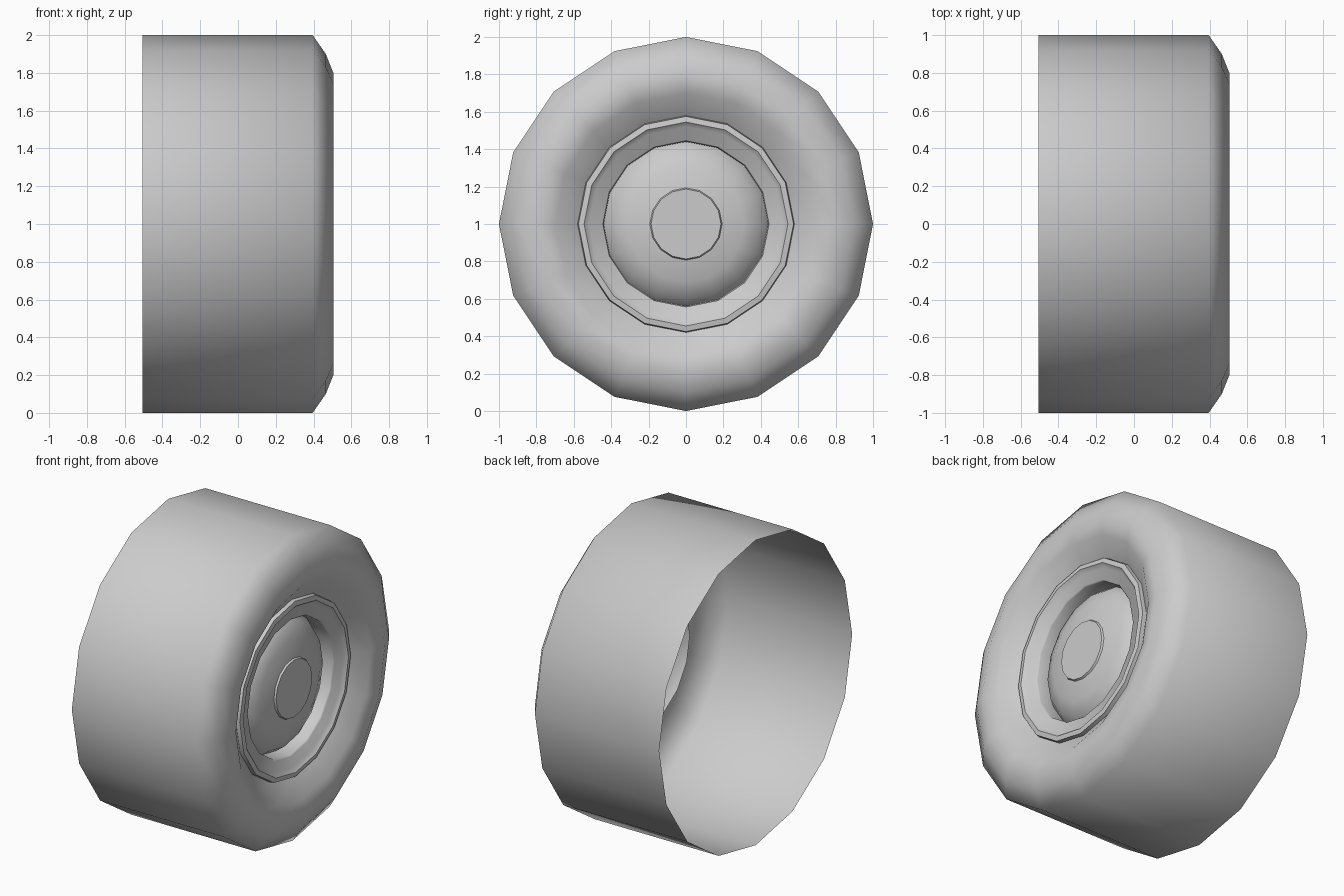
import bpy, math

if "Cube" in bpy.data.objects:
    bpy.data.objects.remove(bpy.data.objects["Cube"])

SIDES = 16


def revolve(name, profile, angle):
    """Spin (x, radius) points around the wheel axle; radius 0 closes with a cap."""
    verts, faces = [], []
    capped = profile[-1][1] == 0
    rings = profile[:-1] if capped else profile
    for x, r in rings:
        for i in range(SIDES):
            a = 2 * math.pi * i / SIDES
            verts.append((x, r * math.cos(a), 1 + r * math.sin(a)))
    for k in range(len(rings) - 1):
        for i in range(SIDES):
            j = (i + 1) % SIDES
            a, b = k * SIDES, (k + 1) * SIDES
            faces.append((a + i, a + j, b + j, b + i))
    if capped:
        start = (len(rings) - 1) * SIDES
        faces.append(tuple(range(start, start + SIDES)))
    mesh = bpy.data.meshes.new(name)
    mesh.from_pydata(verts, [], faces)
    obj = bpy.data.objects.new(name, mesh)
    bpy.context.collection.objects.link(obj)
    bpy.ops.object.select_all(action='DESELECT')
    bpy.context.view_layer.objects.active = obj
    obj.select_set(True)
    bpy.ops.object.shade_smooth_by_angle(angle=math.radians(angle))
    return obj


# Tyre: open at the back, rounded shoulder, sidewall dipping to the rim
revolve("tyre", [(-0.505, 1.0), (0.395, 1.0), (0.465, 0.90), (0.505, 0.80),
                 (0.475, 0.70), (0.39, 0.58)], 60)

# Rim: raised lip, sloped inner band and the wall of the recess
revolve("rim", [(0.385, 0.58), (0.415, 0.575), (0.42, 0.545), (0.395, 0.52),
                (0.385, 0.45), (0.375, 0.443), (0.28, 0.44)], 50)

# Hub: shallow dome inside the recess
revolve("hub_dome", [(0.28, 0.44), (0.335, 0.40), (0.375, 0.31), (0.395, 0.193)], 60)

# Flat cap in the middle of the hub
revolve("hub_cap", [(0.395, 0.193), (0.407, 0.187), (0.407, 0)], 30)
